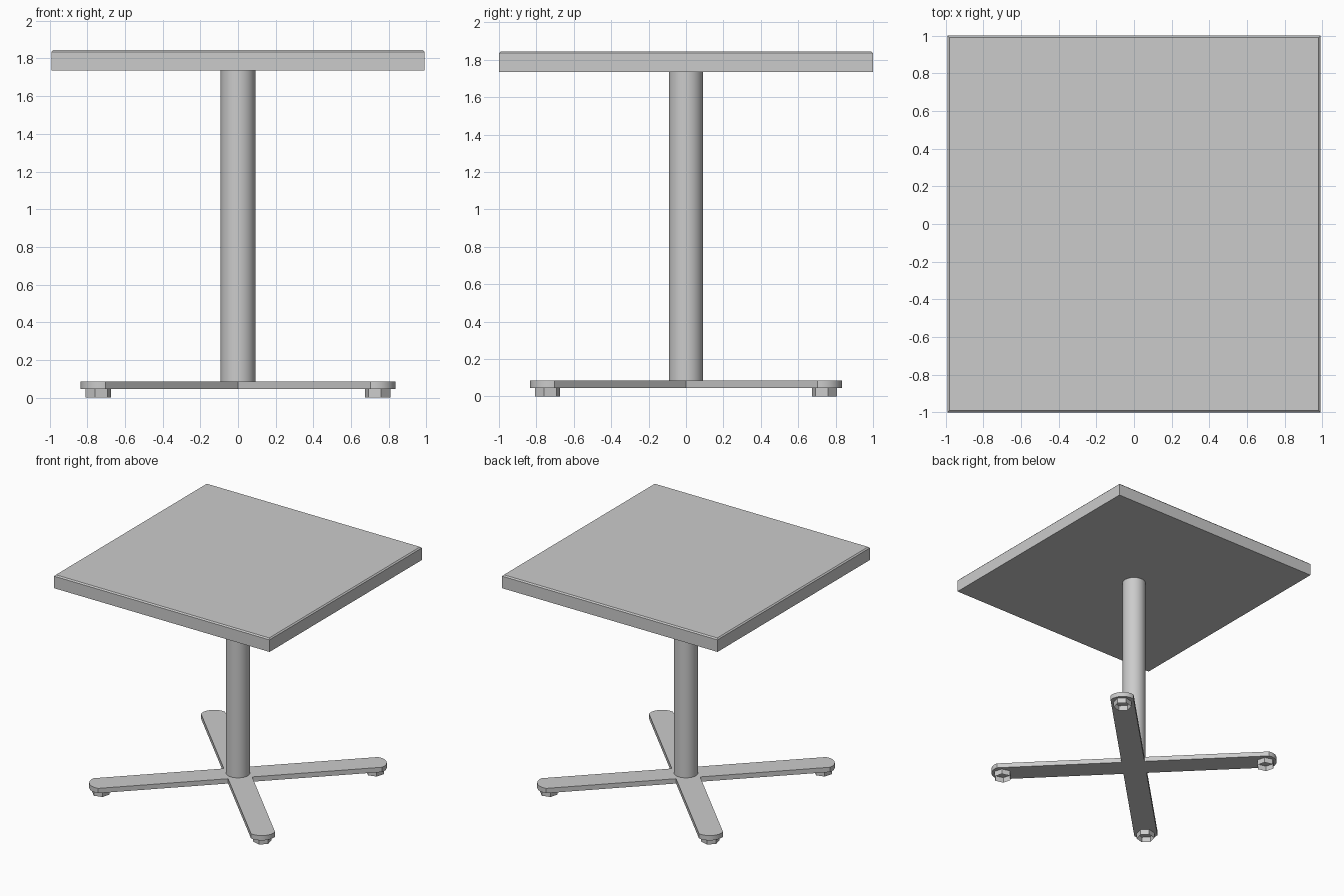
import bpy
import bmesh
from math import sin, cos, pi, asin, radians, sqrt

cube = bpy.data.objects.get("Cube")
if cube:
    bpy.data.objects.remove(cube, do_unlink=True)

grey = bpy.data.materials.new("light grey")
grey.use_nodes = True
colour = (0.6, 0.6, 0.6, 1)
grey.diffuse_color = colour
grey.node_tree.nodes["Principled BSDF"].inputs["Base Color"].default_value = colour


def prism(name, outline, z0, z1, capped=True, smooth=False, top_bevel=0):
    """Extrude a flat outline from z0 up to z1."""
    bm = bmesh.new()
    low = [bm.verts.new((x, y, z0)) for x, y in outline]
    high = [bm.verts.new((x, y, z1)) for x, y in outline]
    n = len(outline)
    for i in range(n):
        j = (i + 1) % n
        bm.faces.new((low[i], low[j], high[j], high[i]))
    if capped:
        bm.faces.new(low[::-1])
        top = bm.faces.new(high)
        if top_bevel:
            bmesh.ops.bevel(bm, geom=list(top.edges), offset=top_bevel,
                            segments=1, affect='EDGES')
    mesh = bpy.data.meshes.new(name)
    bm.to_mesh(mesh)
    bm.free()
    mesh.materials.append(grey)
    obj = bpy.data.objects.new(name, mesh)
    bpy.context.collection.objects.link(obj)
    if smooth:
        bpy.ops.object.select_all(action='DESELECT')
        obj.select_set(True)
        bpy.context.view_layer.objects.active = obj
        bpy.ops.object.shade_smooth_by_angle(angle=radians(30))
    return obj


def ring(radius, sides, centre=(0, 0), turn=0):
    return [(centre[0] + radius * cos(turn + 2 * pi * i / sides),
             centre[1] + radius * sin(turn + 2 * pi * i / sides))
            for i in range(sides)]


FLOOR_GAP, BASE_TOP, TOP_LOW, TOP_HIGH = 0.045, 0.085, 1.735, 1.845

# Table top with a fine chamfer around the upper edge
hx, hy = 0.99, 1.0
prism("table_top", [(-hx, -hy), (hx, -hy), (hx, hy), (-hx, hy)],
      TOP_LOW, TOP_HIGH, top_bevel=0.01)

# Round column
prism("column", ring(0.092, 48), BASE_TOP, TOP_LOW, smooth=True)

# Four-armed cross base, each arm ending in a shallow arc
half_width, arm_end, sag = 0.092, 1.086, 0.05
arc_r = (half_width ** 2 + sag ** 2) / (2 * sag)
arc_centre = arm_end + sag - arc_r
spread = asin(half_width / arc_r)
arm = [(half_width, -half_width)]
steps = 12
for i in range(steps + 1):
    a = spread * (2 * i / steps - 1)
    arm.append((arc_centre + arc_r * cos(a), arc_r * sin(a)))
outline = []
for k in range(4):
    t = pi / 4 + k * pi / 2
    outline += [(x * cos(t) - y * sin(t), x * sin(t) + y * cos(t)) for x, y in arm]
prism("cross_base", outline, FLOOR_GAP, BASE_TOP, smooth=True)

# Open hexagonal feet under the arm ends
reach = 0.741 * sqrt(2)
for k, name in enumerate(("back_left", "back_right", "front_right", "front_left")):
    t = pi / 4 + k * pi / 2
    prism(name + "_foot", ring(0.07, 6, (reach * cos(t), reach * sin(t)), t + pi / 2),
          0, FLOOR_GAP, capped=False)
